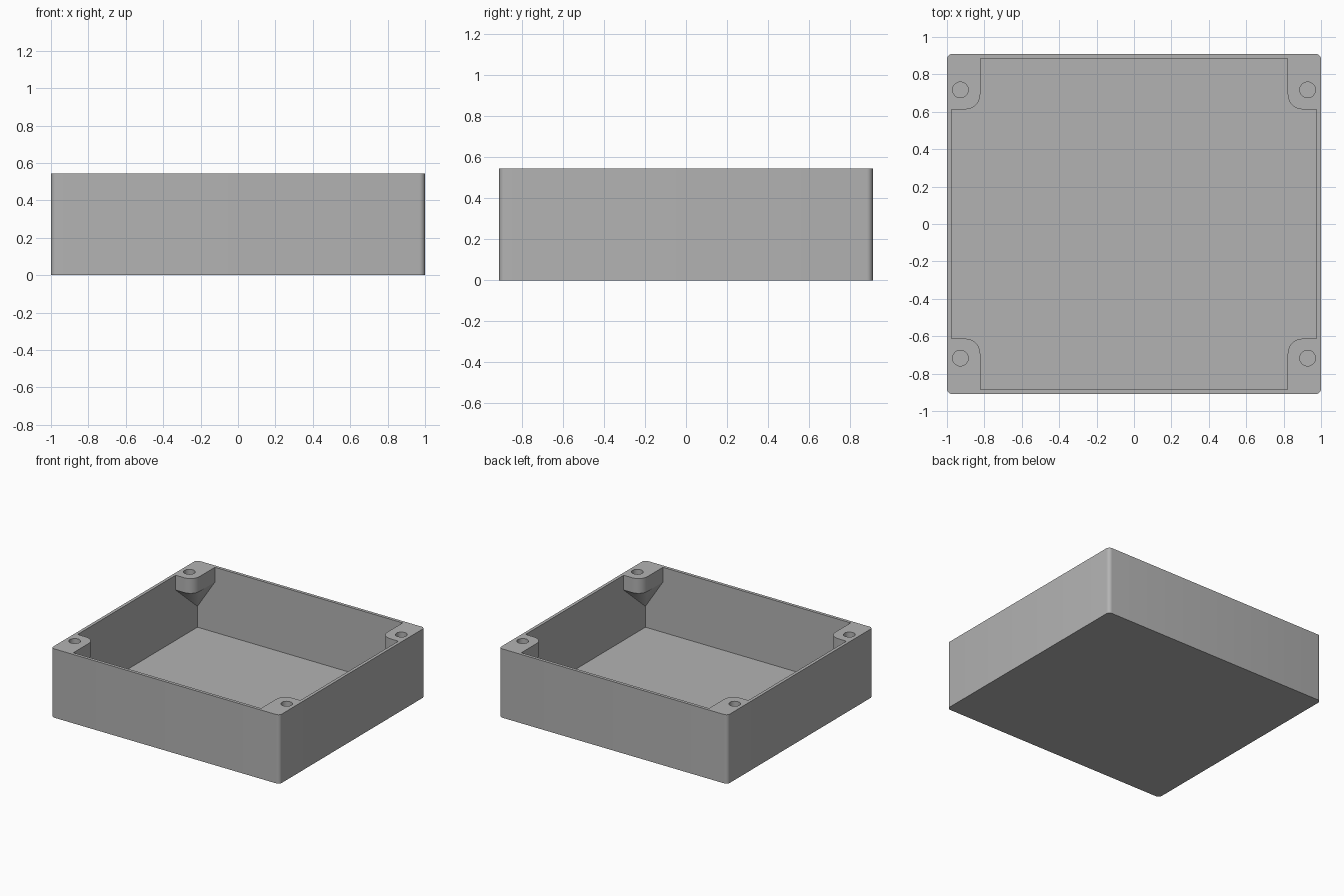
import bpy, bmesh
from math import cos, sin, pi

if "Cube" in bpy.data.objects:
    bpy.data.objects.remove(bpy.data.objects["Cube"], do_unlink=True)

# Main sizes
X, Y, H = 1.0, 0.91, 0.545          # outer half sizes and height
WALL, FLOOR, EDGE_R = 0.025, 0.03, 0.03
IX, IY = X - WALL, Y - WALL         # cavity half sizes
BOSS_X, BOSS_Y, BOSS_R = 0.822, 0.613, 0.08
BOSS_Z, APEX_Z = 0.428, 0.195       # underside of boss, tip of its taper
HOLE_X, HOLE_Y, HOLE_R, HOLE_DEPTH = 0.928, 0.717, 0.042, 0.15
CORNERS = [(1, 1), (-1, 1), (-1, -1), (1, -1)]

bm = bmesh.new()


def arc(cx, cy, r, start, end, steps):
    angles = [start + (end - start) * i / steps for i in range(steps + 1)]
    return [(cx + r * cos(a), cy + r * sin(a)) for a in angles]


def in_corner(points, sx, sy):
    """Mirror a first-quadrant path, keeping it counter-clockwise."""
    pts = [(sx * x, sy * y) for x, y in points]
    return pts if sx * sy > 0 else pts[::-1]


def verts(points, z):
    return [bm.verts.new((x, y, z)) for x, y in points]


def bridge(a, b, closed=True):
    for i in range(len(a) if closed else len(a) - 1):
        j = (i + 1) % len(a)
        bm.faces.new((a[i], a[j], b[j], b[i]))


# Outer shell and underside
round_edge = arc(X - EDGE_R, Y - EDGE_R, EDGE_R, 0, pi / 2, 6)
outline = [p for s in CORNERS for p in in_corner(round_edge, *s)]
base, lip = verts(outline, 0), verts(outline, H)
bridge(base, lip)
bm.faces.new(base[::-1])

# Corner screw bosses, each tapering down into its corner
boss_path = ([(IX, BOSS_Y)]
             + arc(BOSS_X + BOSS_R, BOSS_Y + BOSS_R, BOSS_R, 1.5 * pi, pi, 10)
             + [(BOSS_X, IY)])
bosses = []
for sx, sy in CORNERS:
    path = in_corner(boss_path, sx, sy)
    top, ledge = verts(path, H), verts(path, BOSS_Z)
    apex = bm.verts.new((sx * IX, sy * IY, APEX_Z))
    foot = bm.verts.new((sx * IX, sy * IY, FLOOR))
    bridge(top, ledge, closed=False)
    for a, b in zip(ledge, ledge[1:]):
        bm.faces.new((a, b, apex))
    bosses.append((top, ledge, apex, foot))

    # Blind screw hole
    circle = arc(sx * HOLE_X, sy * HOLE_Y, HOLE_R, 0, 2 * pi, 32)[:-1]
    mouth, end = verts(circle, H), verts(circle, H - HOLE_DEPTH)
    bridge(mouth, end)
    bm.faces.new(end)

# Inner walls between neighbouring bosses, and the floor
for i, (top, ledge, apex, foot) in enumerate(bosses):
    top2, ledge2, apex2, foot2 = bosses[(i + 1) % 4]
    bm.faces.new((top[-1], ledge[-1], apex, foot,
                  foot2, apex2, ledge2[0], top2[0]))
bm.faces.new([b[3] for b in bosses])

# Flat rim closing the open edges at the top
rim_edges = [e for e in bm.edges if e.is_boundary]
bmesh.ops.triangle_fill(bm, edges=rim_edges, use_beauty=True, normal=(0, 0, 1))
bmesh.ops.recalc_face_normals(bm, faces=bm.faces[:])

mesh = bpy.data.meshes.new("enclosure_base")
bm.to_mesh(mesh)
bm.free()
box = bpy.data.objects.new("enclosure_base", mesh)
bpy.context.collection.objects.link(box)

# Plain grey material
grey = bpy.data.materials.new("plain grey")
grey.use_nodes = True
colour = (0.45, 0.45, 0.45, 1)
grey.diffuse_color = colour
grey.node_tree.nodes["Principled BSDF"].inputs["Base Color"].default_value = colour
mesh.materials.append(grey)

# Smooth the curves, keep the corners crisp
bpy.ops.object.select_all(action="DESELECT")
box.select_set(True)
bpy.context.view_layer.objects.active = box
bpy.ops.object.shade_smooth_by_angle(angle=pi / 6)
